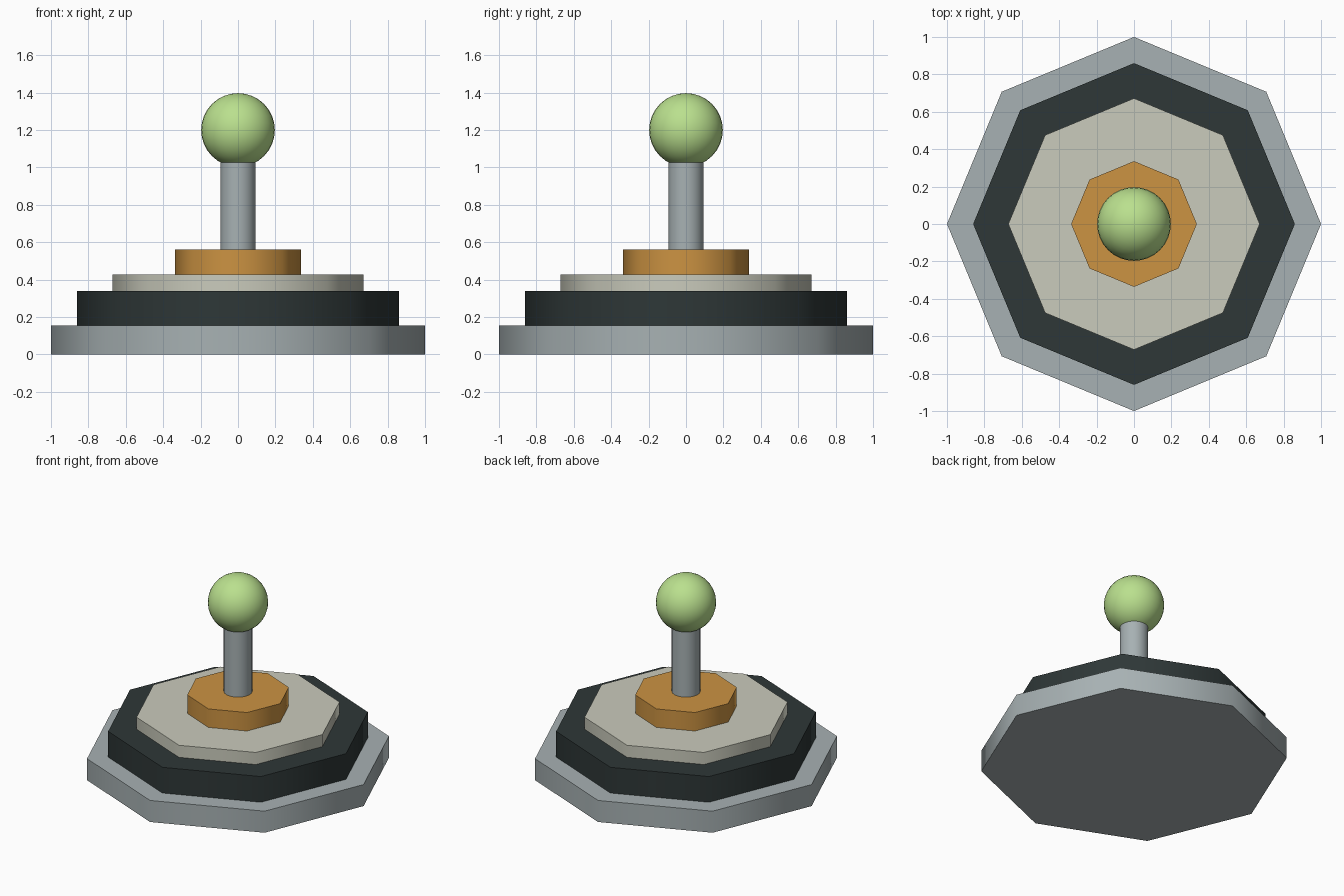
import bpy, math

if "Cube" in bpy.data.objects:
    bpy.data.objects.remove(bpy.data.objects["Cube"])


def material(name, rgb):
    lin = [((c / 255 + 0.055) / 1.055) ** 2.4 for c in rgb]
    m = bpy.data.materials.new(name)
    m.diffuse_color = (*lin, 1)
    m.use_nodes = True
    m.node_tree.nodes["Principled BSDF"].inputs["Base Color"].default_value = m.diffuse_color
    return m


grey = material("light_grey", (167, 177, 179))
dark = material("charcoal", (46, 55, 55))
cream = material("cream", (202, 203, 188))
orange = material("orange", (204, 147, 66))
green = material("light_green", (186, 224, 142))


def finish(name, mat):
    ob = bpy.context.object
    ob.name = name
    ob.data.materials.append(mat)
    bpy.ops.object.shade_smooth_by_angle(angle=math.radians(60))
    return ob


def disc(name, sides, radius, z0, z1, mat):
    bpy.ops.mesh.primitive_cylinder_add(vertices=sides, radius=radius, depth=z1 - z0,
                                        location=(0, 0, (z0 + z1) / 2))
    return finish(name, mat)


# Stepped octagonal base
disc("base_plate", 8, 1.0, 0.0, 0.155, grey)
disc("dark_tier", 8, 0.86, 0.155, 0.34, dark)
disc("cream_tier", 8, 0.672, 0.34, 0.427, cream)
disc("orange_collar", 8, 0.336, 0.427, 0.56, orange)

# Stick, ending inside the ball
disc("stick", 32, 0.093, 0.56, 1.1, grey)

# Ball knob
bpy.ops.mesh.primitive_uv_sphere_add(segments=32, ring_count=16, radius=0.197, location=(0, 0, 1.2))
finish("ball_knob", green)
